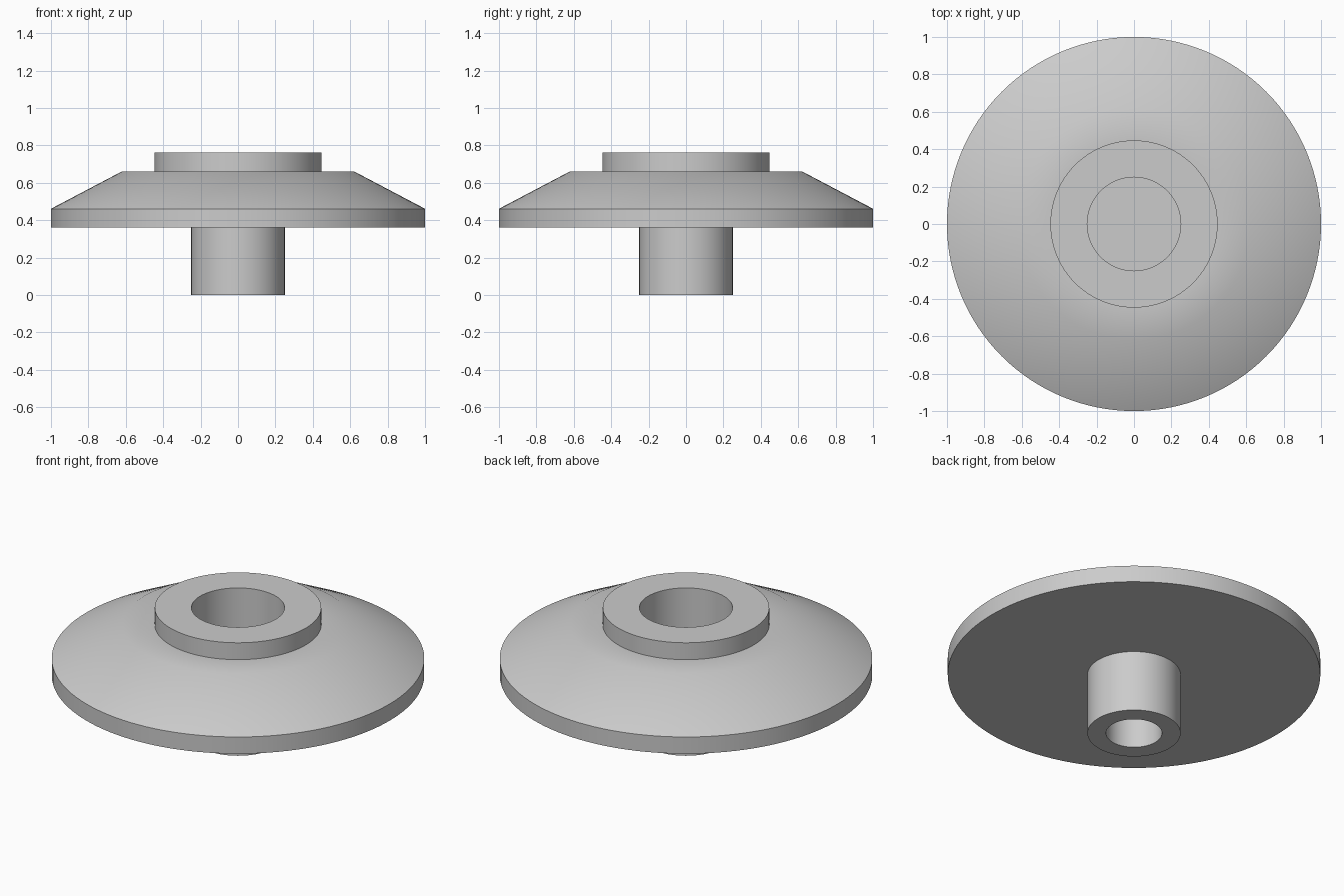
import bpy, bmesh, math

if "Cube" in bpy.data.objects:
    bpy.data.objects.remove(bpy.data.objects["Cube"])

SEGMENTS = 128

grey = bpy.data.materials.new("light_grey")
grey.diffuse_color = (0.6, 0.6, 0.6, 1)
grey.use_nodes = True
grey.node_tree.nodes["Principled BSDF"].inputs["Base Color"].default_value = grey.diffuse_color


def lathe(name, profile):
    """Revolve an (r, z) profile, running from bottom axis to top axis, around z."""
    bm = bmesh.new()
    rings = []
    for r, z in profile:
        if r == 0:
            rings.append([bm.verts.new((0, 0, z))] * SEGMENTS)
        else:
            angles = [2 * math.pi * i / SEGMENTS for i in range(SEGMENTS)]
            rings.append([bm.verts.new((r * math.cos(a), r * math.sin(a), z)) for a in angles])
    for low, high in zip(rings, rings[1:]):
        for i in range(SEGMENTS):
            j = (i + 1) % SEGMENTS
            corners = [low[i], low[j], high[j], high[i]]
            bm.faces.new(list(dict.fromkeys(corners)))
    bmesh.ops.recalc_face_normals(bm, faces=bm.faces[:])
    mesh = bpy.data.meshes.new(name)
    bm.to_mesh(mesh)
    bm.free()
    obj = bpy.data.objects.new(name, mesh)
    bpy.context.collection.objects.link(obj)
    mesh.materials.append(grey)
    bpy.context.view_layer.objects.active = obj
    obj.select_set(True)
    bpy.ops.object.shade_smooth_by_angle(angle=math.radians(30))
    return obj


lathe("flanged_hub", [
    (0, 0.28), (0.15, 0.28), (0.15, 0),      # blind bore in the stem
    (0.25, 0), (0.25, 0.362),                # stem
    (1, 0.362), (1, 0.461),                  # disc rim
    (0.62, 0.661), (0.447, 0.661),           # sloped shoulder and flat
    (0.447, 0.761), (0.25, 0.761),           # raised collar
    (0.25, 0.40), (0, 0.40),                 # socket in the collar
])
